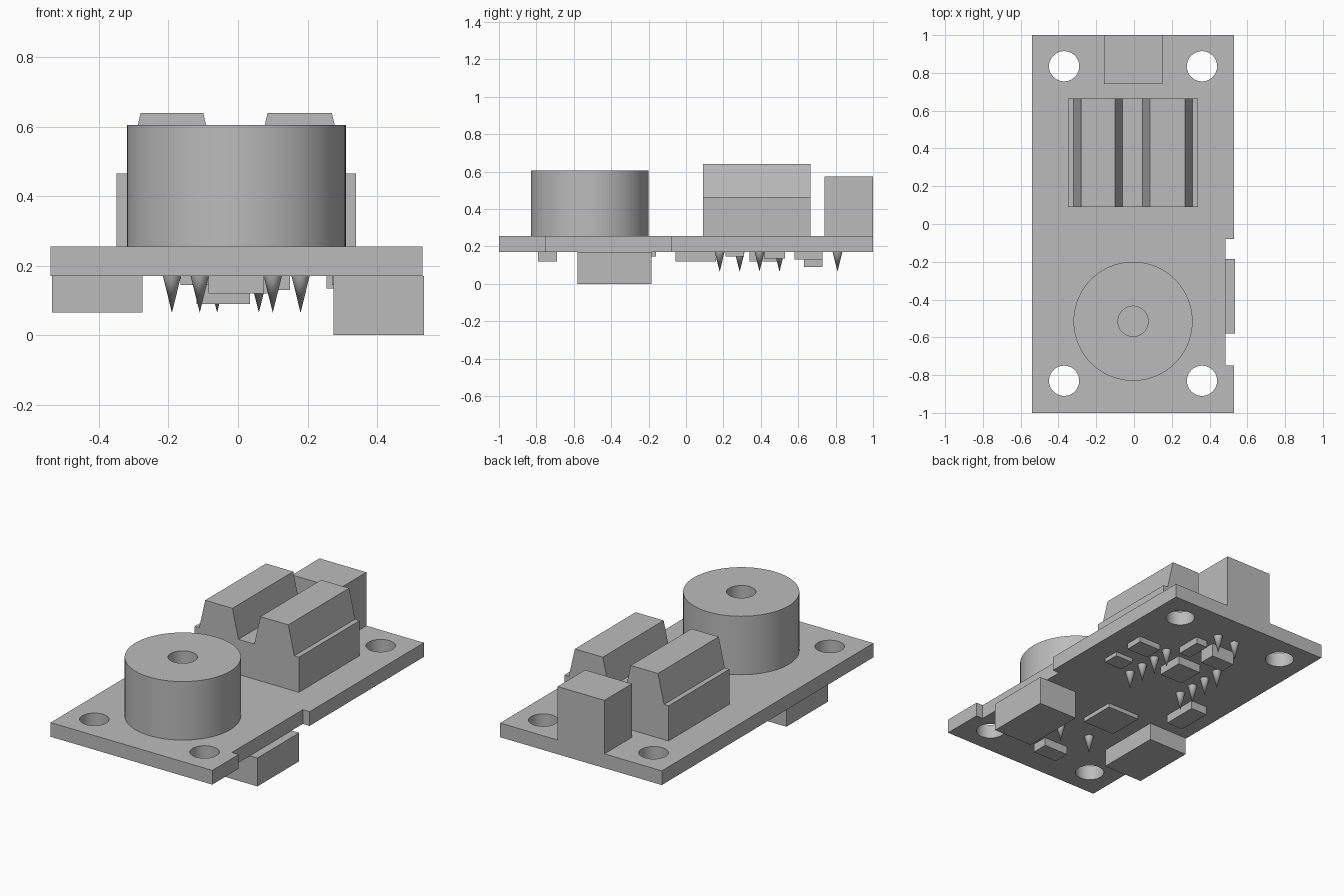
import bpy, bmesh, math
from mathutils import Matrix, Vector

cube = bpy.data.objects.get("Cube")
if cube:
    bpy.data.objects.remove(cube, do_unlink=True)

GREY = (0.5, 0.5, 0.5, 1)
mat = bpy.data.materials.new("plain grey")
mat.use_nodes = True
mat.diffuse_color = GREY
mat.node_tree.nodes["Principled BSDF"].inputs["Base Color"].default_value = GREY

BOTTOM, TOP = 0.17, 0.255


def finish(name, bm, smooth=False):
    bmesh.ops.recalc_face_normals(bm, faces=bm.faces)
    mesh = bpy.data.meshes.new(name)
    bm.to_mesh(mesh)
    bm.free()
    mesh.materials.append(mat)
    obj = bpy.data.objects.new(name, mesh)
    bpy.context.collection.objects.link(obj)
    bpy.ops.object.select_all(action='DESELECT')
    obj.select_set(True)
    bpy.context.view_layer.objects.active = obj
    if smooth:
        bpy.ops.object.shade_smooth_by_angle(angle=math.radians(35))
    return obj


def prism(name, points, offset):
    bm = bmesh.new()
    face = bm.faces.new([bm.verts.new(p) for p in points])
    new = bmesh.ops.extrude_face_region(bm, geom=[face])["geom"]
    verts = [v for v in new if isinstance(v, bmesh.types.BMVert)]
    bmesh.ops.translate(bm, verts=verts, vec=Vector(offset))
    return finish(name, bm)


def box(name, x0, x1, y0, y1, z0, z1):
    return prism(name, [(x0, y0, z0), (x1, y0, z0), (x1, y1, z0), (x0, y1, z0)],
                 (0, 0, z1 - z0))


def cone(name, x, y, z0, z1, r0, r1, sides=32):
    bm = bmesh.new()
    bmesh.ops.create_cone(bm, cap_ends=True, segments=sides, radius1=r0, radius2=r1,
                          depth=z1 - z0, matrix=Matrix.Translation((x, y, (z0 + z1) / 2)))
    return finish(name, bm, smooth=True)


def cut(obj, cutters):
    for cutter in cutters:
        mod = obj.modifiers.new("hole", 'BOOLEAN')
        mod.operation, mod.solver, mod.object = 'DIFFERENCE', 'EXACT', cutter
        bpy.context.view_layer.objects.active = obj
        bpy.ops.object.modifier_apply(modifier=mod.name)
        bpy.data.objects.remove(cutter, do_unlink=True)
    bpy.ops.object.select_all(action='DESELECT')
    obj.select_set(True)
    bpy.context.view_layer.objects.active = obj
    bpy.ops.object.shade_smooth_by_angle(angle=math.radians(35))


# Circuit board with edge notch and four mounting holes
outline = [(-0.54, -1), (0.53, -1), (0.53, -0.75), (0.485, -0.75),
           (0.485, -0.08), (0.53, -0.08), (0.53, 1), (-0.54, 1)]
board = prism("circuit_board", [(x, y, BOTTOM) for x, y in outline], (0, 0, TOP - BOTTOM))
cut(board, [cone("hole_cutter", x, y, 0.1, 0.3, 0.08, 0.08, 48)
            for x in (-0.37, 0.36) for y in (-0.83, 0.835)])

# Round buzzer with sound hole
buzzer = cone("buzzer", -0.005, -0.515, TOP, 0.605, 0.315, 0.315, 96)
cut(buzzer, [cone("hole_cutter", -0.005, -0.515, TOP + 0.03, 0.7, 0.08, 0.08, 48)])

# Terminal block: two tapered ridges on a base
section = [(-0.35, TOP), (0.34, TOP), (0.34, 0.465), (0.31, 0.465), (0.27, 0.64),
           (0.085, 0.64), (0.045, 0.465), (-0.06, 0.465), (-0.1, 0.64),
           (-0.28, 0.64), (-0.32, 0.465), (-0.35, 0.465)]
prism("terminal_block", [(x, 0.09, z) for x, z in section], (0, 0.575, 0))

# Connector at the back edge
box("back_connector", -0.16, 0.15, 0.74, 1, TOP, 0.575)

# Components hanging under the board: x range, y range, lower height
under = {
    "left_side_connector": (0.275, 0.535, -0.58, -0.185, 0),
    "right_side_connector": (-0.535, -0.275, -0.58, -0.185, 0.065),
    "small_chip_front": (-0.085, 0.075, -0.79, -0.69, 0.12),
    "flat_chip": (-0.165, 0.05, -0.38, -0.16, 0.145),
    "side_chip": (-0.4, -0.29, -0.055, 0.16, 0.12),
    "middle_chip": (-0.065, 0.09, 0.34, 0.5, 0.12),
    "resistor_outer": (0.27, 0.39, 0.21, 0.31, 0.145),
    "resistor_inner": (0.255, 0.4, 0.42, 0.53, 0.135),
    "capacitor": (0.075, 0.15, 0.58, 0.73, 0.13),
    "tall_chip": (-0.12, 0.035, 0.63, 0.73, 0.09),
}
for name, (x0, x1, y0, y1, z0) in under.items():
    box(name, x0, x1, y0, y1, z0, BOTTOM)

# Pointed solder pins
pins = [(x, y) for x in (-0.19, 0.18) for y in (0.18, 0.287, 0.393, 0.5)]
pins += [(-0.06, 0.81), (0.06, 0.81), (-0.11, -0.525), (0.1, -0.525)]
for i, (x, y) in enumerate(pins):
    cone(f"solder_pin_{i + 1}", x, y, 0.065, BOTTOM, 0, 0.026, 24)
